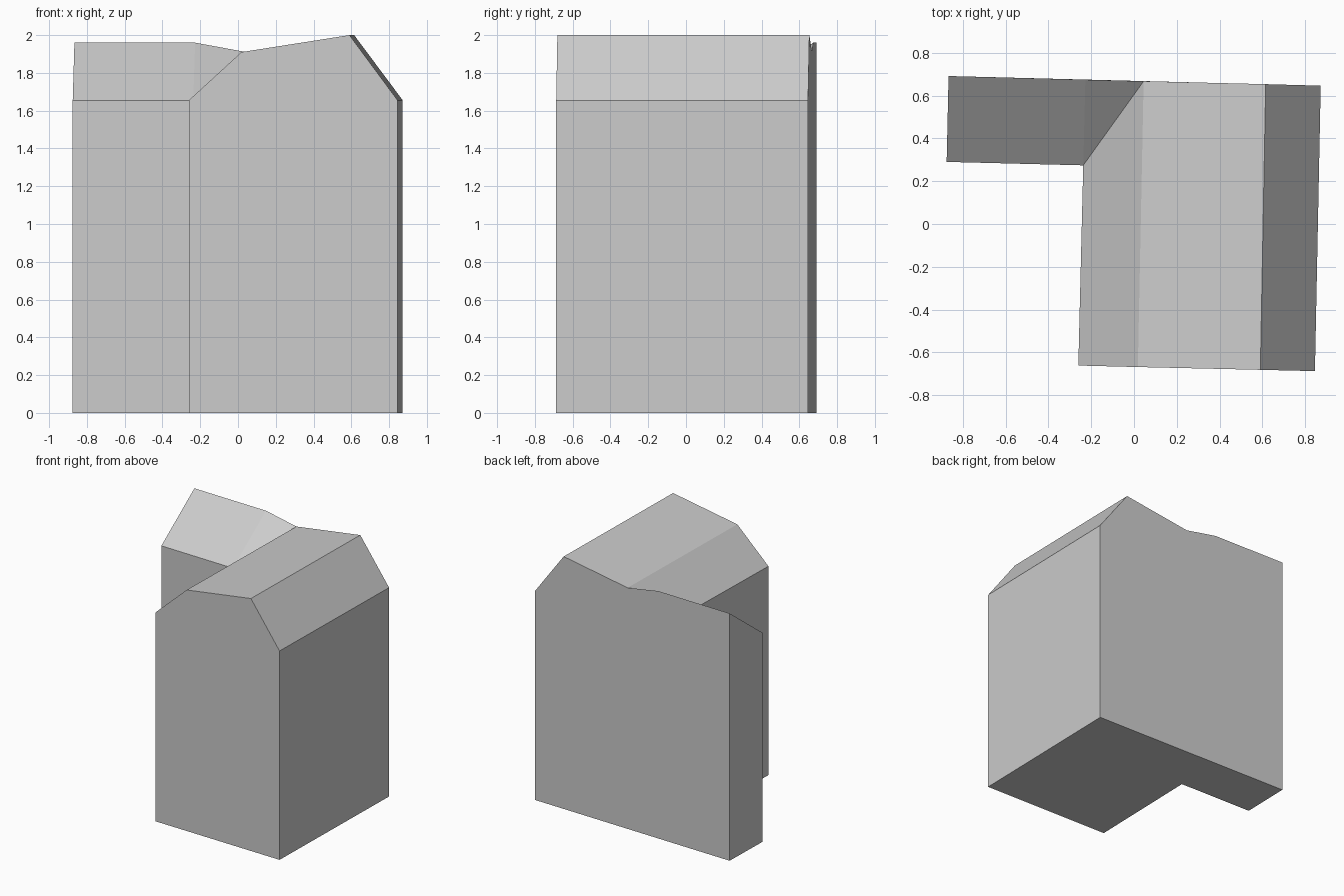
import bpy

cube = bpy.data.objects.get("Cube")
if cube:
    bpy.data.objects.remove(cube)

grey = bpy.data.materials.new("light grey")
grey.use_nodes = True
colour = (0.6, 0.6, 0.6, 1)
grey.diffuse_color = colour
grey.node_tree.nodes["Principled BSDF"].inputs["Base Color"].default_value = colour

EAVE = 1.655

# Corners of the L-shaped plan, counter-clockwise from the front right
plan = {
    "front_right": (-0.26, -0.661),
    "front_left": (0.845, -0.687),
    "back_left": (0.872, 0.646),
    "back_right": (-0.866, 0.691),
    "wing_front": (-0.875, 0.29),
    "inner": (-0.237, 0.274),
}

# Roof points above the eaves
roof_points = {
    "ridge_front": (0.59, -0.681, 2.0),
    "ridge_back": (0.615, 0.653, 2.0),
    "fold_front": (0.018, -0.668, 1.91),
    "fold_back": (0.045, 0.667, 1.91),
    "wing_fold": (-0.227, 0.674, 1.96),
    "wing_top": (-0.866, 0.691, 1.96),
}
points = {name: (x, y, EAVE) for name, (x, y) in plan.items()}
points.update(roof_points)
points.update({"base_" + name: (x, y, 0) for name, (x, y) in plan.items()})


def build(name, faces):
    """Make one flat-shaded object from faces given by point names."""
    used = sorted({p for face in faces for p in face})
    mesh = bpy.data.meshes.new(name)
    mesh.from_pydata([points[p] for p in used], [],
                     [[used.index(p) for p in face] for face in faces])
    mesh.materials.append(grey)
    obj = bpy.data.objects.new(name, mesh)
    bpy.context.collection.objects.link(obj)


# Walls: gables run up to the roof, the others stop at the eaves
gable_tops = {
    "front_right": ["ridge_front", "fold_front"],
    "back_left": ["wing_top", "wing_fold", "fold_back", "ridge_back"],
    "back_right": ["wing_top"],
}
corners = list(plan)
walls = []
for a, b in zip(corners, corners[1:] + corners[:1]):
    far = [] if a == "back_left" else [b]
    near = [] if a == "back_right" else [a]
    walls.append(["base_" + a, "base_" + b] + far + gable_tops.get(a, []) + near)
build("walls", walls)
build("floor", [["base_" + c for c in reversed(corners)]])

# Main block roof: steep side, shallow top and the slope into the valley
build("main_roof", [
    ["front_left", "back_left", "ridge_back", "ridge_front"],
    ["ridge_front", "ridge_back", "fold_back", "fold_front"],
    ["front_right", "fold_front", "fold_back", "inner"],
])

# Wing roof: single slope with a folded corner at the valley
build("wing_roof", [
    ["wing_front", "inner", "wing_fold", "wing_top"],
    ["inner", "fold_back", "wing_fold"],
])
